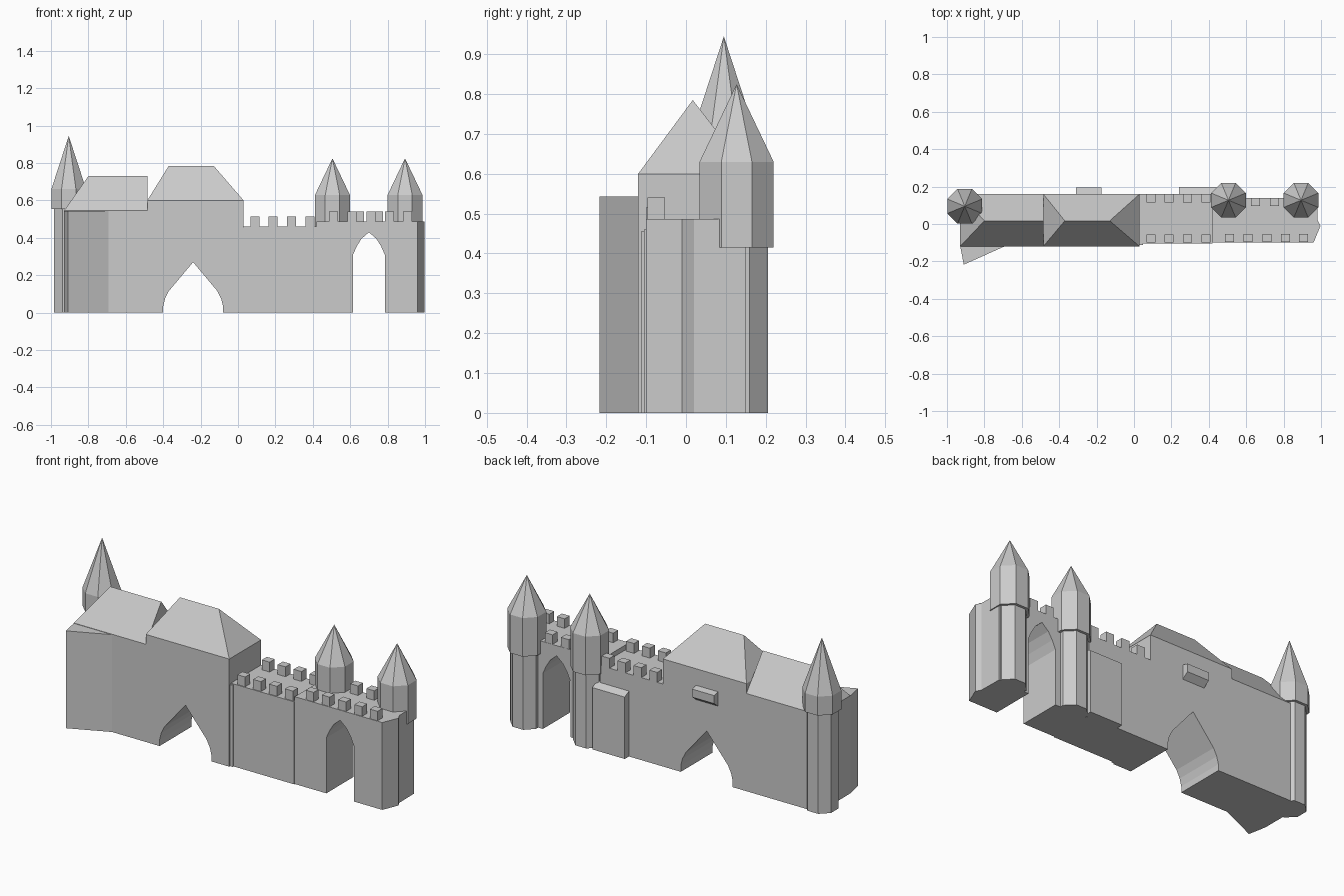
import bpy, bmesh, math
from mathutils import Matrix

if "Cube" in bpy.data.objects:
    bpy.data.objects.remove(bpy.data.objects["Cube"])


def finish(name, bm):
    bmesh.ops.recalc_face_normals(bm, faces=bm.faces)
    me = bpy.data.meshes.new(name)
    bm.to_mesh(me)
    bm.free()
    ob = bpy.data.objects.new(name, me)
    bpy.context.collection.objects.link(ob)
    return ob


def prism(name, pts, axis, lo, hi):
    """Extrude a 2D outline along x (pts are y,z), y (pts are x,z) or z (pts are x,y)."""
    bm = bmesh.new()
    place = {'x': lambda a, b: (lo, a, b), 'y': lambda a, b: (a, lo, b), 'z': lambda a, b: (a, b, lo)}[axis]
    face = bm.faces.new([bm.verts.new(place(*p)) for p in pts])
    res = bmesh.ops.extrude_face_region(bm, geom=[face])
    vec = [(hi - lo) if axis == c else 0 for c in 'xyz']
    bmesh.ops.translate(bm, vec=vec, verts=[v for v in res['geom'] if isinstance(v, bmesh.types.BMVert)])
    bmesh.ops.triangulate(bm, faces=[f for f in bm.faces if len(f.verts) > 4])
    return finish(name, bm)


def box(name, x0, x1, y0, y1, z0, z1):
    return prism(name, [(x0, y0), (x1, y0), (x1, y1), (x0, y1)], 'z', z0, z1)


def roof(name, x0, x1, y0, y1, z, rx0, rx1, ry, rz):
    bm = bmesh.new()
    a, b, c, d = [bm.verts.new(p) for p in ((x0, y0, z), (x1, y0, z), (x1, y1, z), (x0, y1, z))]
    e, f = bm.verts.new((rx0, ry, rz)), bm.verts.new((rx1, ry, rz))
    for vs in ((a, b, f, e), (c, d, e, f), (d, a, e), (b, c, f), (d, c, b, a)):
        bm.faces.new(vs)
    return finish(name, bm)


def octagon(name, x, y, inner, z0, z1, tip=False):
    bm = bmesh.new()
    r = inner / math.cos(math.pi / 8)
    m = Matrix.Translation((x, y, (z0 + z1) / 2)) @ Matrix.Rotation(math.pi / 8, 4, 'Z')
    bmesh.ops.create_cone(bm, cap_ends=True, segments=8, radius1=r, radius2=0 if tip else r,
                          depth=z1 - z0, matrix=m)
    return finish(name, bm)


def tower(name, x, y, z_head, z_eave, z_tip):
    octagon(name + "_shaft", x, y, 0.079, 0, z_head + 0.01)
    octagon(name + "_head", x, y, 0.093, z_head, z_eave)
    octagon(name + "_spire", x, y, 0.093, z_eave, z_tip, True)


# Gatehouse with pointed passage, its left wing and slanted corner buttress
arch = [(-.40, 0), (-.40, .035), (-.39, .075), (-.37, .115), (-.24, .27),
        (-.11, .115), (-.09, .075), (-.08, .035), (-.08, 0)]
prism("gatehouse_walls", [(-.93, 0)] + arch + [(.03, 0), (.03, .60), (-.485, .60), (-.485, .545), (-.93, .545)],
      'y', -.12, .16)
prism("corner_buttress", [(-.93, -.115), (-.91, -.217), (-.69, -.119), (-.69, -.10)], 'z', 0, .543)

# Hipped roofs
roof("gatehouse_roof", -.485, .03, -.12, .16, .60, -.37, -.13, .017, .785)
roof("wing_roof", -.93, -.485, -.12, .16, .545, -.80, -.485, .017, .73)

# Bay on the back of the gatehouse
prism("back_bay", [(.15, .51), (.195, .50), (.195, .455), (.15, .42)], 'x', -.31, -.175)

# Curtain wall: low part, part with doorway, faceted end
box("low_wall", .03, .42, -.105, .16, 0, .46)
box("wall_pilaster", .03, .047, -.113, 0, 0, .455)
door = [(.615, 0), (.615, .31), (.635, .355), (.66, .395), (.70, .43),
        (.74, .395), (.765, .355), (.785, .31), (.785, 0)]
prism("doorway_wall", [(.42, 0)] + door + [(.90, 0), (.90, .487), (.42, .487)], 'y', -.10, .14)
prism("end_wall", [(.90, -.10), (.96, -.10), (.997, -.01), (.982, .02), (.98, .15), (.90, .15)], 'z', 0, .487)
prism("back_buttress", [(.15, 0), (.197, 0), (.197, .345), (.15, .37)], 'x', .24, .44)

# Battlements
h = .024
for i in range(4):
    x = .09 + i * .098
    for y in (-.078, .138):
        box("low_merlon", x - h, x + h, y - h + .002, y + h - .002, .46, .515)
for y, xs in ((-.075, (.51, .61, .71, .81, .905)), (.117, (.65, .75))):
    for x in xs:
        box("high_merlon", x - h, x + h, y - h + .002, y + h - .002, .487, .54)

# Octagonal towers
tower("left_tower", -.905, .095, .555, .66, .945)
tower("middle_tower", .505, .127, .415, .63, .825)
tower("right_tower", .893, .127, .415, .63, .825)
